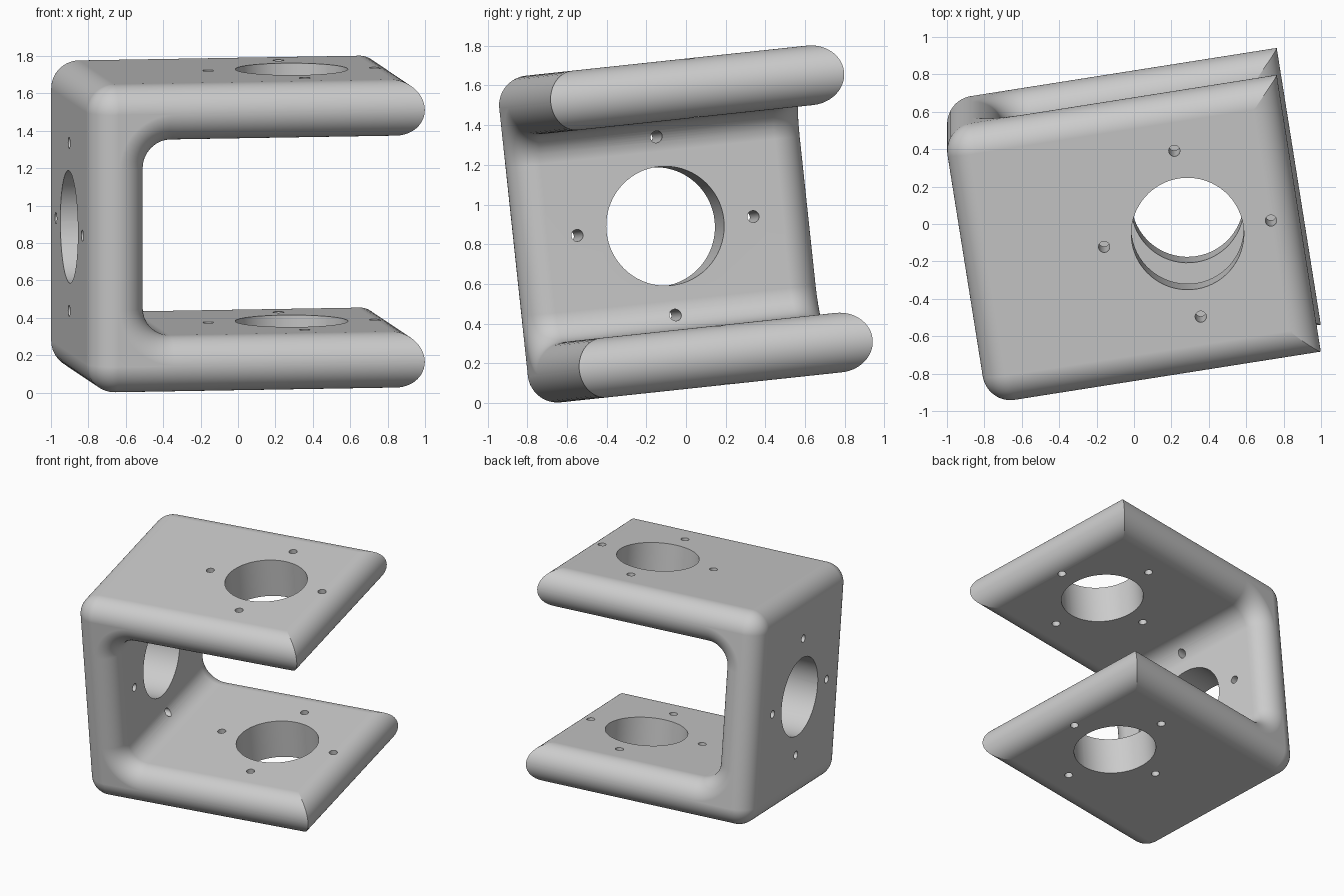
import bpy, bmesh
from math import sin, cos, pi, radians, sqrt
from mathutils import Matrix, Vector

if "Cube" in bpy.data.objects:
    bpy.data.objects.remove(bpy.data.objects["Cube"])

UNIT = 0.0301                                # all sizes are multiples of this
U, V, W = 30 * UNIT, 25 * UNIT, 27.5 * UNIT  # half length, half width, half height
R = 5 * UNIT                                 # edge radius, half the wall thickness
STEPS = 14
HOLE_U = 10 * UNIT                           # arm hole centre along the arm


def arc(cu, cw, radius, start, end):
    angles = [start + (end - start) * i / STEPS for i in range(STEPS + 1)]
    return [(cu + radius * cos(a), cw + radius * sin(a)) for a in angles]


def c_section(h):
    """C outline whose walls have half thickness h."""
    half = arc(R - U, W - R, h, pi, pi / 2)              # outer corner
    for i in range(2 * STEPS + 1):                       # rounded arm tip
        t = h * cos(pi * i / (2 * STEPS))
        half.append((U - R + sqrt(max(R * R - t * t, 0)), W - R + t))
    half += arc(3 * R - U, W - 3 * R, 2 * R - h, pi / 2, pi)  # inner fillet
    return half + [(u, -w) for u, w in reversed(half)]


def new_object(name, bm):
    mesh = bpy.data.meshes.new(name)
    bm.to_mesh(mesh)
    bm.free()
    obj = bpy.data.objects.new(name, mesh)
    bpy.context.collection.objects.link(obj)
    return obj


# Bracket body: C sections lofted across the width, rounded at both sides
bm = bmesh.new()
angles = [radians(1.5) + (pi / 2 - radians(1.5)) * i / STEPS for i in range(STEPS + 1)]
levels = [(-(V - R + R * cos(a)), R * sin(a)) for a in angles]
levels += [(-v, h) for v, h in reversed(levels)]
rings = [[bm.verts.new((u, v, w)) for u, w in c_section(h)] for v, h in levels]
for a, b in zip(rings, rings[1:]):
    for i in range(len(a)):
        j = (i + 1) % len(a)
        bm.faces.new((a[i], a[j], b[j], b[i]))
bm.faces.new(rings[0])
bm.faces.new(rings[-1])
bmesh.ops.recalc_face_normals(bm, faces=bm.faces)
bracket = new_object("bracket", bm)

# Hole cutters: a bore with four screw holes, through both arms and the back
bm = bmesh.new()


def add_hole_pattern(frame, depth):
    spots = [(0, 0, 10, 64)]
    spots += [(15 * cos(k * pi / 2), 15 * sin(k * pi / 2), 1, 24) for k in range(4)]
    for x, y, radius, sides in spots:
        bmesh.ops.create_cone(
            bm, cap_ends=True, segments=sides, radius1=radius * UNIT, radius2=radius * UNIT,
            depth=depth, matrix=frame @ Matrix.Translation((x * UNIT, y * UNIT, 0)))


add_hole_pattern(Matrix.Translation((HOLE_U, 0, 0)), 3 * W)
add_hole_pattern(Matrix.Translation((R - U, 0, 0)) @ Matrix.Rotation(pi / 2, 4, 'Y'), 3 * R)
cutter = new_object("hole_cutter", bm)
cutter.hide_render = True

bpy.context.view_layer.objects.active = bracket
bracket.select_set(True)
cut = bracket.modifiers.new("holes", 'BOOLEAN')
cut.operation = 'DIFFERENCE'
cut.solver = 'EXACT'
cut.object = cutter
bpy.ops.object.modifier_apply(modifier=cut.name)
bpy.data.objects.remove(cutter)

# Smooth rounds, crisp mitres and hole rims
bpy.ops.object.shade_smooth_by_angle(angle=radians(25))
weighted = bracket.modifiers.new("weighted_normals", 'WEIGHTED_NORMAL')
weighted.keep_sharp = True

# Single grey material
grey = bpy.data.materials.new("plain_grey")
grey.use_nodes = True
colour = (0.6, 0.6, 0.6, 1)
grey.diffuse_color = colour
grey.node_tree.nodes["Principled BSDF"].inputs["Base Color"].default_value = colour
bracket.data.materials.clear()
bracket.data.materials.append(grey)

# Resting pose: slightly turned and tilted
bracket.matrix_world = (Matrix.Translation(Vector((-0.011, -0.011, 0.902)))
                        @ Matrix.Rotation(radians(6.1), 4, 'X')
                        @ Matrix.Rotation(radians(9), 4, 'Z'))
